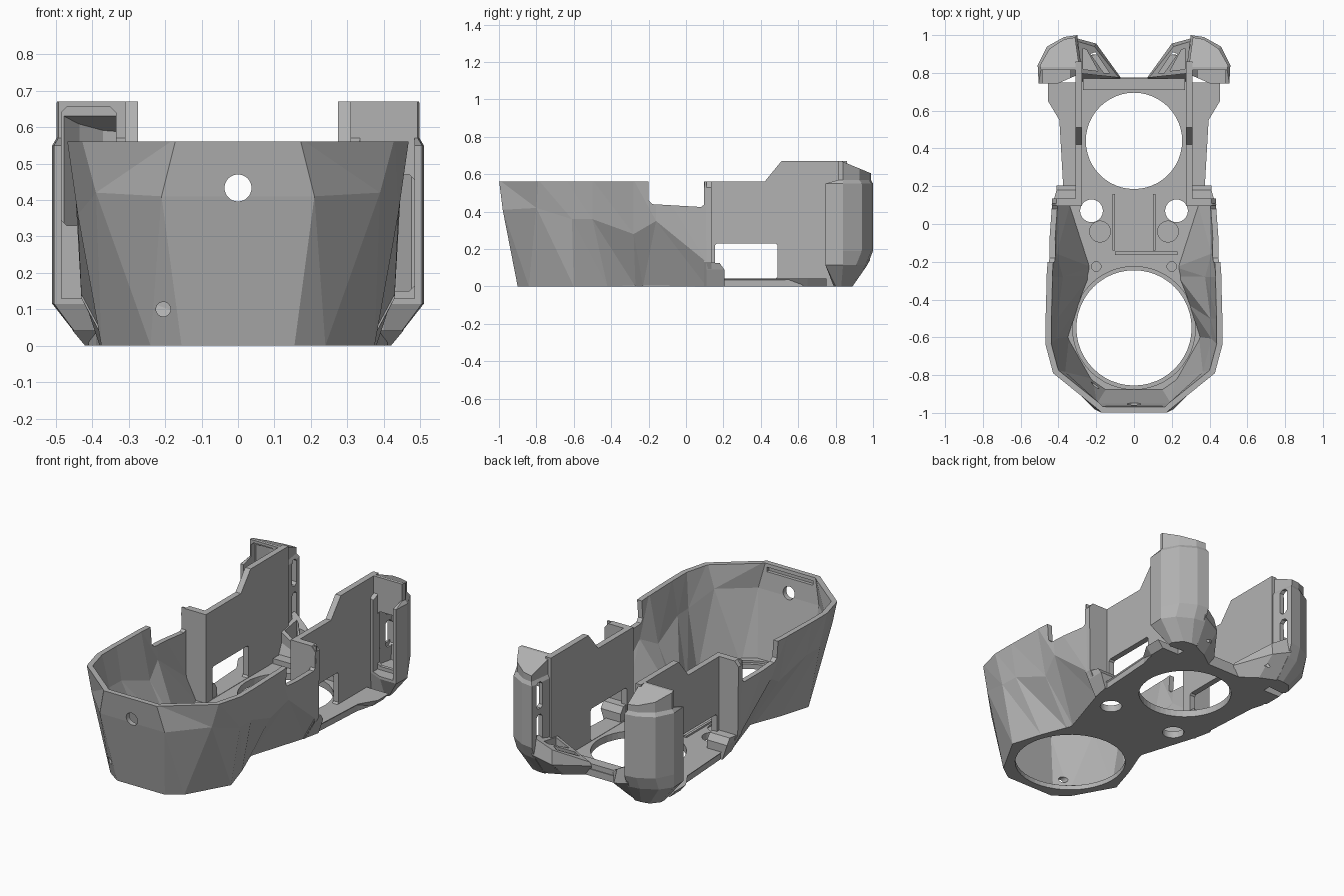
import bpy, bmesh
from math import cos, sin, tau
from mathutils import Vector

cube = bpy.data.objects.get("Cube")
if cube:
    bpy.data.objects.remove(cube, do_unlink=True)

grey = bpy.data.materials.new("mid_grey")
grey.use_nodes = True
grey.diffuse_color = (0.45, 0.45, 0.45, 1)
grey.node_tree.nodes["Principled BSDF"].inputs["Base Color"].default_value = grey.diffuse_color


def build(name, verts, faces, fix=True):
    me = bpy.data.meshes.new(name)
    me.from_pydata([Vector(v) for v in verts], [], faces)
    if fix:
        bm = bmesh.new()
        bm.from_mesh(me)
        bmesh.ops.recalc_face_normals(bm, faces=bm.faces)
        bm.to_mesh(me)
        bm.free()
    me.materials.append(grey)
    ob = bpy.data.objects.new(name, me)
    bpy.context.scene.collection.objects.link(ob)
    return ob


def loft(name, rings):
    """Closed solid through equal-length rings of 3D points."""
    n = len(rings[0])
    faces = [list(range(n)), list(range((len(rings) - 1) * n, len(rings) * n))]
    for r in range(len(rings) - 1):
        for i in range(n):
            j = (i + 1) % n
            faces.append([r * n + i, r * n + j, (r + 1) * n + j, (r + 1) * n + i])
    return build(name, [p for ring in rings for p in ring], faces)


def prism(name, pts, lo, hi, axis="z"):
    put = {"z": lambda p, t: (p[0], p[1], t),
           "x": lambda p, t: (t, p[0], p[1]),
           "y": lambda p, t: (p[0], t, p[1])}[axis]
    return loft(name, [[put(p, t) for p in pts] for t in (lo, hi)])


def rect(a, b, c, d, r=0.0):
    """Rectangle a..b by c..d with optional clipped corners."""
    if not r:
        return [(a, c), (b, c), (b, d), (a, d)]
    return [(a + r, c), (b - r, c), (b, c + r), (b, d - r),
            (b - r, d), (a + r, d), (a, d - r), (a, c + r)]


def disc(x, y, r, lo, hi, axis="z", n=48):
    ring = [(x + r * cos(tau * i / n), y + r * sin(tau * i / n)) for i in range(n)]
    return prism("cutter", ring, lo, hi, axis)


def apply(ob, mod):
    bpy.context.view_layer.objects.active = ob
    bpy.ops.object.modifier_apply(modifier=mod.name)


def cut(ob, *cutters):
    for c in cutters:
        m = ob.modifiers.new("cut", "BOOLEAN")
        m.operation, m.solver, m.object = "DIFFERENCE", "EXACT", c
        apply(ob, m)
        bpy.data.objects.remove(c, do_unlink=True)


def mirror(ob):
    m = ob.modifiers.new("mirror", "MIRROR")
    m.use_mirror_merge = False
    apply(ob, m)


def both(half):
    return half + [(-x, y) for x, y in reversed(half)]


# Floor plate with the two large round openings and smaller holes
floor = prism("floor_plate", both([
    (.155, -.9), (.24, -.84), (.375, -.6), (.32, -.42), (.25, -.24), (.36, .11),
    (.37, .22), (.39, .55), (.41, .62), (.37, .74), (.12, .775)]), 0, .04)
cut(floor, disc(0, -.55, .305, -.1, .2), disc(0, -.55, .325, .028, .2),
    disc(0, .44, .255, -.1, .2))
for s in (-1, 1):
    cut(floor, disc(s * .225, .07, .06, -.1, .2), disc(s * .18, -.04, .055, .03, .2),
        disc(s * .2, -.225, .025, .02, .2))

# Faceted front shroud: each column is bottom, middle, top
half = [[(.155, -.9, 0), (.21, -.98, .41), (.17, -1, .57)],
        [(.24, -.84, 0), (.39, -.8, .42), (.43, -.79, .57)],
        [(.375, -.6, 0), (.44, -.61, .36), (.47, -.64, .57)],
        [(.32, -.42, 0), (.435, -.5, .36), (.47, -.5, .57)],
        [(.26, -.27, 0), (.405, -.28, .28), (.464, -.28, .57)],
        [(.25, -.23, 0), (.44, -.16, .35), (.455, -.16, .57)],
        [(.36, .11, 0), (.43, .11, .13), (.435, .11, .57)]]
cols = [[(-x, y, z) for x, y, z in c] for c in reversed(half)] + half
faces = []
for i in range(len(cols) - 1):
    for k in range(2):
        a, b = i * 3 + k, i * 3 + 3 + k
        if i < len(half):
            faces += [(a, b, b + 1), (a, b + 1, a + 1)]
        else:
            faces += [(a, b, a + 1), (b, b + 1, a + 1)]
shroud = build("front_shroud", [p for c in cols for p in c], faces, False)
m = shroud.modifiers.new("wall", "SOLIDIFY")
m.thickness, m.offset, m.use_even_offset = .03, -1, True
apply(shroud, m)
cut(shroud,
    prism("cutter", [(-.2, .7), (-.2, .46), (-.18, .44), (.08, .425), (.1, .44), (.1, .7)], -1, 1, "x"),
    disc(0, .433, .037, -1.2, -.8, "y"), disc(-.205, .1, .02, -1.2, -.7, "y"),
    prism("cutter", rect(-.15, .15, .515, .54), -.982, -.9, "y"),
    prism("cutter", rect(-.6, .6, -1.2, .3), -.2, 0),
    prism("cutter", rect(-.6, .6, -1.2, .3), .56, .8))

# Return walls, feet and floor ribs
mirror(prism("return_wall", [(.275, 0), (.36, 0), (.43, .13), (.435, .53), (.41, .56), (.275, .56)],
             .095, .135, "y"))
mirror(loft("side_foot", [[(.28, .11, 0), (.36, .11, 0), (.38, .205, 0), (.28, .205, 0)],
                          [(.28, .11, .09), (.41, .11, .09), (.41, .205, .09), (.28, .205, .09)],
                          [(.28, .11, .13), (.43, .11, .13), (.41, .18, .125), (.28, .18, .125)]]))
prism("cross_rib", rect(-.1, .23, -.165, -.145), .03, .06)
prism("rear_rib", rect(-.27, .27, .71, .77), .02, .07)
mirror(prism("floor_rail", rect(.1, .115, -.14, .16), .03, .05))

# Stepped side panels with low windows
panel = prism("side_panel", [(.1, 0), (.8, 0), (.86, .1), (.86, .67), (.51, .67), (.42, .56), (.1, .56)],
              .275, .31, "x")
cut(panel, prism("cutter", rect(.155, .49, .042, .23, .01), .1, .6, "x"))
mirror(panel)

# Bevelled ledge along the outer edge of the floor
ledge = [(.3, .2), (.375, .2), (.395, .55), (.455, .65), (.455, .75), (.3, .75)]
mirror(loft("lower_ledge", [[(x - (.035 if x > .3 else 0), y, 0) for x, y in ledge],
                            [(x, y, .042) for x, y in ledge]]))


# Rear ducts: hollow faceted pods with a sloped cap and a lower front flange
def pod_ring(z, d, front=.745, rear=0.0):
    pts = [(.275 + d, max(.8, front)), (.40, front), (.505 - d, front), (.51 - d, .84),
           (.46 - d, .94 - d - rear), (.37, .99 - d - rear), (.3 + d, 1 - d - rear)]
    return [(x, y, z) for x, y in pts]


foot_ring = [(x, y, 0) for x, y in [(.29, .8), (.40, .79), (.42, .8), (.42, .83),
                                   (.38, .88), (.33, .89), (.29, .89)]]
for side, name, lo, hi in ((1, "left_duct", .15, .47), (-1, "right_duct", .33, .655)):
    def flip(rings):
        return [[(side * x, y, z) for x, y, z in r] for r in rings]
    pod = loft(name, flip([foot_ring, pod_ring(.115, 0, rear=.03), pod_ring(.19, 0), pod_ring(.55, 0),
                           pod_ring(.57, .012, .815), pod_ring(.67, .012, .815)]))
    hollow = loft("cutter", flip([pod_ring(.13, .025, .835, .02), pod_ring(.655, .025, .835)]))
    cut(hollow, prism("cutter", [(.78, .655), (1.05, .56), (1.1, .9), (.78, .9)], -.8, .8, "x"))
    cut(pod, prism("cutter", [(.83, .671), (1.02, .592), (1.1, .9), (.83, .9)], -.8, .8, "x"), hollow)
    x0, x1 = sorted((side * .335, side * .485))
    cut(pod, prism("cutter", rect(x0, x1, .7, .815), .13, .7),
        prism("cutter", rect(x0, x1, lo, hi, .015), .8, .85, "y"))
    # Two upright vents on the inner face
    for z in (.21, .40):
        a, b = sorted((side * .2, side * .36))
        cut(pod, prism("cutter", rect(.915, .965, z, z + .155, .015), a, b, "x"))

# Angled nozzles that join the ducts to the floor
nozzle = loft("duct_nozzle", [
    [(.09, .76, 0), (.2, .84, 0), (.31, .89, 0), (.31, .74, 0)],
    [(.07, .775, .06), (.2, .955, .1), (.31, .985, .14), (.31, .8, .14)],
    [(.08, .775, .08), (.21, .94, .18), (.31, .97, .24), (.31, .8, .21)]])
cut(nozzle, prism("cutter", [(.13, .80), (.205, .91), (.23, .9), (.16, .80)], .05, .3),
    prism("cutter", [(.19, .81), (.25, .92), (.27, .93), (.27, .82)], .07, .3))
mirror(nozzle)
